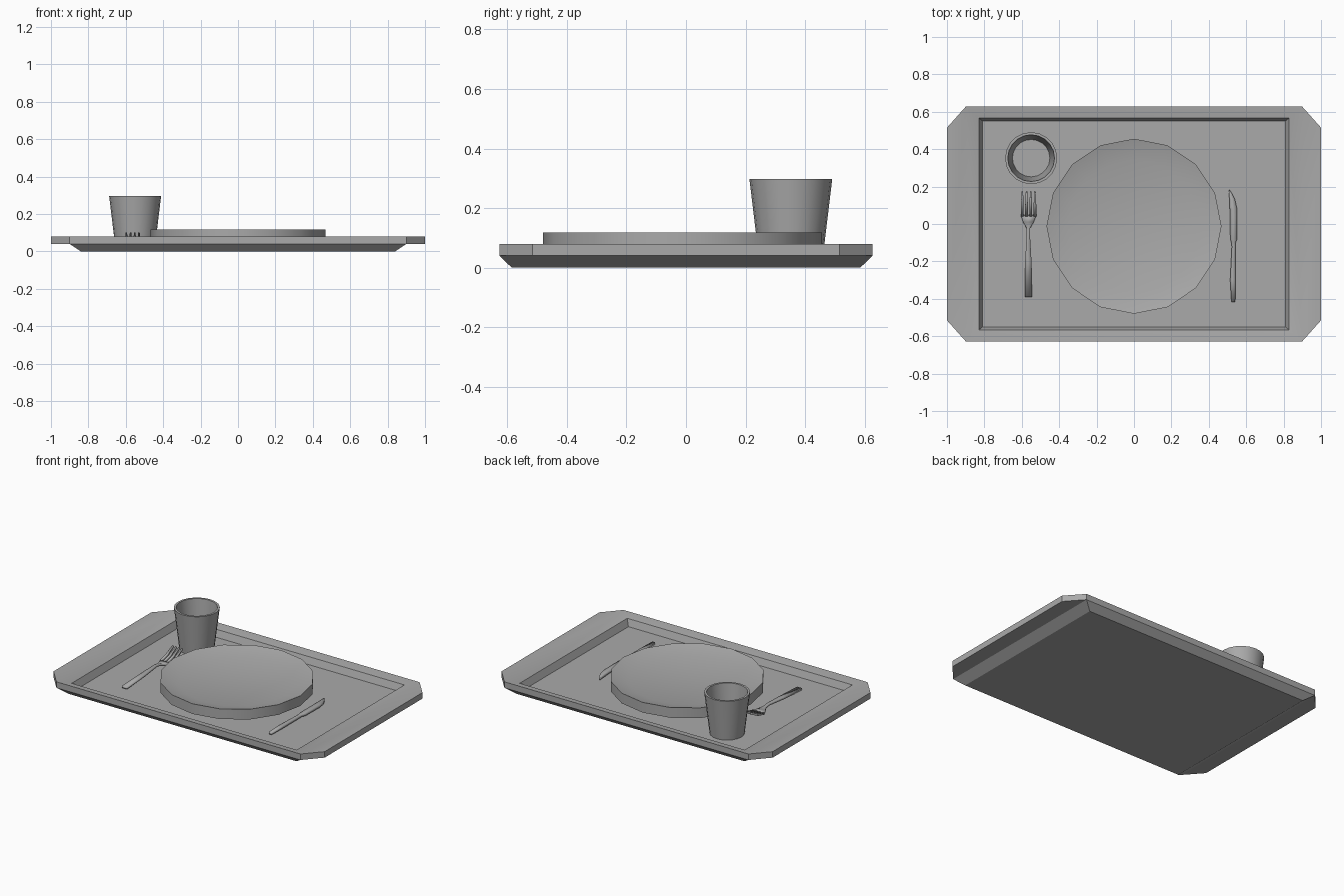
import bpy, bmesh
from math import sin, cos, tau, radians

if "Cube" in bpy.data.objects:
    bpy.data.objects.remove(bpy.data.objects["Cube"])

grey = bpy.data.materials.new("plain_grey")
grey.use_nodes = True
colour = (0.4, 0.4, 0.4, 1)
grey.diffuse_color = colour
grey.node_tree.nodes["Principled BSDF"].inputs["Base Color"].default_value = colour


def finish(bm, name, closed=True, location=(0, 0, 0)):
    """Turn a bmesh into a smooth shaded object with sharp creases."""
    if closed:
        bmesh.ops.recalc_face_normals(bm, faces=bm.faces)
    mesh = bpy.data.meshes.new(name)
    bm.to_mesh(mesh)
    bm.free()
    mesh.materials.append(grey)
    obj = bpy.data.objects.new(name, mesh)
    obj.location = location
    bpy.context.collection.objects.link(obj)
    bpy.ops.object.select_all(action='DESELECT')
    obj.select_set(True)
    bpy.context.view_layer.objects.active = obj
    bpy.ops.object.shade_smooth_by_angle(angle=radians(30))
    return obj


def bridge(bm, a, b):
    for i in range(len(a)):
        j = (i + 1) % len(a)
        bm.faces.new((a[i], a[j], b[j], b[i]))


def lathe(name, profile, sides, location):
    """Closed turned solid from (radius, height) points, capped at both ends."""
    bm = bmesh.new()
    rings = [[bm.verts.new((r * cos(tau * i / sides), r * sin(tau * i / sides), z))
              for i in range(sides)] for r, z in profile]
    for a, b in zip(rings, rings[1:]):
        bridge(bm, a, b)
    bm.faces.new(rings[0])
    bm.faces.new(rings[-1])
    return finish(bm, name, location=location)


# Tray: nested rectangles, with a cut-corner flange at each end
bm = bmesh.new()
levels = [(.84, .585, 0), (.9, .627, .04), (.9, .627, .08), (.83, .567, .066), (.81, .55, .022)]
rects = [[bm.verts.new((sx * x, sy * y, z)) for sx, sy in ((-1, -1), (1, -1), (1, 1), (-1, 1))]
         for x, y, z in levels]
for i in (0, 2, 3):
    bridge(bm, rects[i], rects[i + 1])
bm.faces.new(rects[0])
bm.faces.new(rects[-1])
low, high = rects[1], rects[2]
for a, b in ((0, 1), (2, 3)):
    bm.faces.new((low[a], low[b], high[b], high[a]))
for side, a, b in ((1, 1, 2), (-1, 3, 0)):
    tips = [[bm.verts.new((side, s * side * .515, z)) for s in (-1, 1)] for z in (.04, .08)]
    under = [low[a], tips[0][0], tips[0][1], low[b]]
    top = [high[a], tips[1][0], tips[1][1], high[b]]
    bm.faces.new(under)
    bm.faces.new(top)
    for i in range(3):
        bm.faces.new((under[i], under[i + 1], top[i + 1], top[i]))
finish(bm, "tray")

# Plate and cup
lathe("plate", [(.35, .023), (.468, .05), (.468, .118), (.355, .088)], 16, (0, -.012, 0))
lathe("cup", [(.106, .023), (.139, .297), (.125, .297), (.1, .04)], 20, (-.55, .352, 0))


def cutlery(name, strips, thickness):
    """Thin sheet from strips of (left x, right x, y, z) rows."""
    bm = bmesh.new()
    for rows in strips:
        pairs = [(bm.verts.new((l, y, z)), bm.verts.new((r, y, z))) for l, r, y, z in rows]
        for (a, b), (c, d) in zip(pairs, pairs[1:]):
            bm.faces.new((a, b, d, c))
    bmesh.ops.remove_doubles(bm, verts=bm.verts, dist=.0005)
    obj = finish(bm, name, closed=False)
    mod = obj.modifiers.new("thickness", 'SOLIDIFY')
    mod.thickness = thickness
    mod.offset = -1


# Fork: handle and head, then four tines curving up
handle = [(-.584, -.546, -.39, .046), (-.582, -.548, -.2, .056), (-.574, -.556, -.06, .066),
          (-.575, -.555, -.02, .06), (-.592, -.537, .01, .052), (-.605, -.523, .045, .05)]
tines = []
for i in range(4):
    x = -.604 + i * .0225
    tines.append([(x, x + .014, .04, .051), (x, x + .014, .1, .066),
                  (x + .003, x + .011, .168, .1)])
cutlery("fork", [handle] + tines, .012)

# Knife: handle and rounded blade
cutlery("knife", [[(.521, .541, -.418, .046), (.514, .544, -.3, .046), (.523, .543, -.12, .046),
                   (.52, .543, -.1, .046), (.515, .551, -.08, .045), (.512, .551, .08, .043),
                   (.51, .54, .13, .042), (.508, .525, .162, .041), (.508, .511, .182, .04)]], .014)
